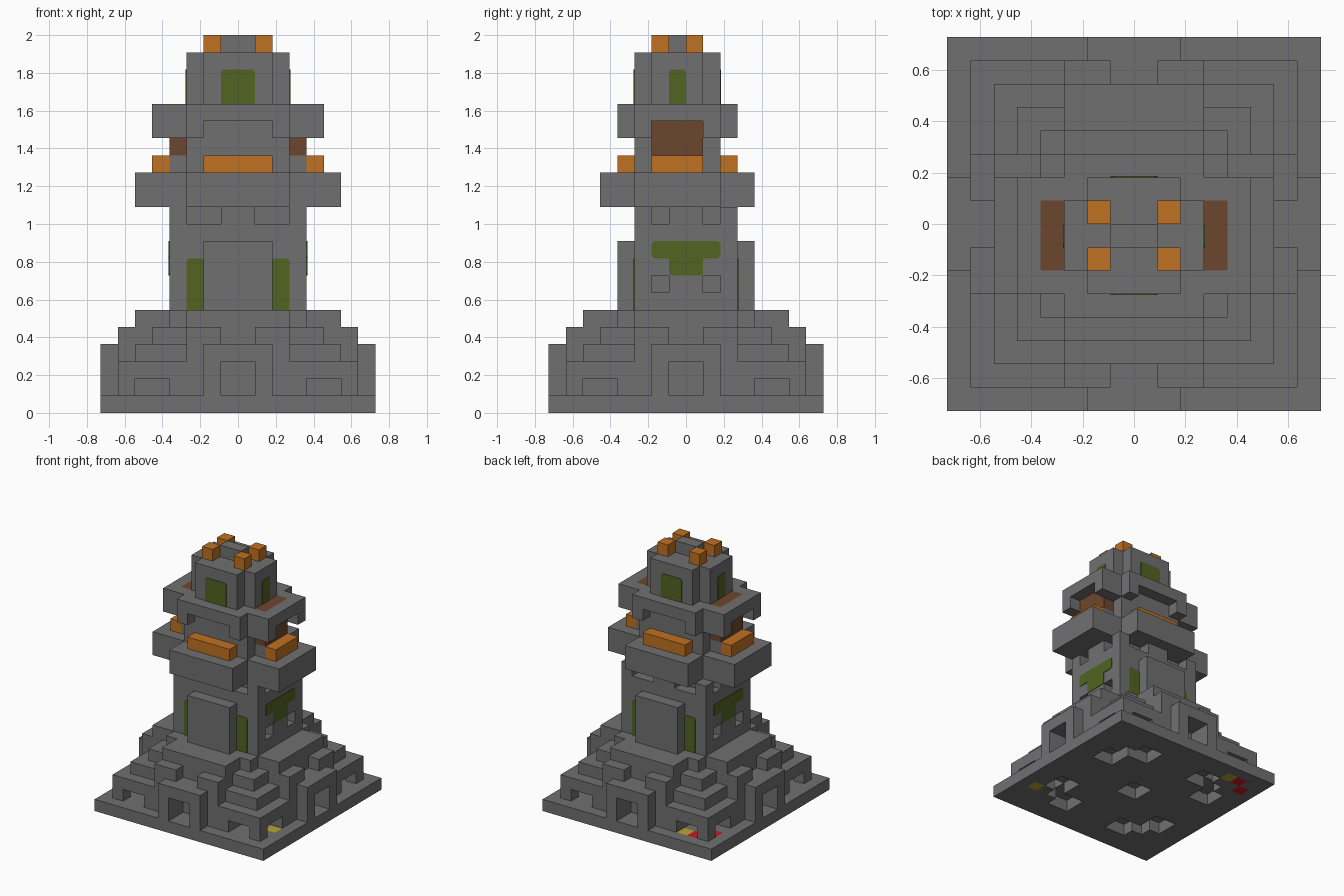
import bpy, bmesh
from mathutils import Vector

if "Cube" in bpy.data.objects:
    bpy.data.objects.remove(bpy.data.objects["Cube"], do_unlink=True)

U = 1 / 11  # edge of one block
COLOURS = {
    "grey_stone": (0.165, 0.162, 0.167),
    "orange_clay": (0.53, 0.165, 0.015),
    "green_moss": (0.084, 0.127, 0.015),
    "brown_wood": (0.152, 0.062, 0.026),
    "yellow_block": (0.48, 0.38, 0.03),
    "red_block": (0.58, 0.01, 0.013),
}
MATS = {}
for name, rgb in COLOURS.items():
    m = bpy.data.materials.new(name)
    m.use_nodes = True
    m.diffuse_color = (*rgb, 1)
    m.node_tree.nodes["Principled BSDF"].inputs["Base Color"].default_value = (*rgb, 1)
    MATS[name] = m

cells = {}  # block position -> (part, colour)


def fill(part, x, y, z, colour="grey_stone"):
    """Fill a block range, or carve it when part is None."""
    for i in range(*x):
        for j in range(*y):
            for k in range(*z):
                if part:
                    cells[i, j, k] = (part, colour)
                else:
                    cells.pop((i, j, k), None)


def mirrored(r, total):
    return (total - r[1], total - r[0])


def fill4(part, x, y, z, colour="grey_stone", total=0):
    """Fill with mirroring in x, and in y about total / 2."""
    for xr in (x, mirrored(x, 0)):
        for yr in (y, mirrored(y, total)):
            fill(part, xr, yr, z, colour)


def sides(part, half, reach, z):
    """A cross with arms of the given half width and reach."""
    fill(part, (-half, half), (-reach, reach), z)
    fill(part, (-reach, reach), (-half, half), z)


# Base slab and stepped platform
fill("base_slab", (-8, 8), (-8, 8), (0, 1))
fill("platform", (-7, 7), (-7, 7), (1, 3))
for half, top in ((6, 4), (5, 5), (4, 6)):
    fill("platform", (-half, half), (-half, half), (top - 1, top))
sides("porches", 2, 8, (1, 4))
sides("stairs", 3, 7, (3, 4))
sides("stairs", 3, 7, (4, 5))
sides("stairs", 3, 6, (5, 6))
fill("loose_block", (4, 5), (-6, -5), (3, 4))

# Stair gaps, porch doorways, corner rooms and underside openings
for x, y, z in (
    ((-1, 1), (6, 7), (4, 5)), ((6, 7), (-1, 1), (4, 5)),
    ((-1, 1), (6, 8), (1, 3)), ((6, 8), (-1, 1), (1, 3)),
    ((4, 6), (4, 7), (1, 2)), ((4, 7), (4, 6), (1, 2)),
    ((2, 4), (4, 6), (0, 1)), ((4, 6), (2, 4), (0, 1)),
    ((4, 5), (4, 5), (0, 1)), ((0, 1), (0, 1), (0, 1)),
):
    fill4(None, x, y, z)

# Coloured floor blocks in two corner rooms
fill("floor_blocks", (6, 7), (-5, -4), (0, 1), "yellow_block")
fill("floor_blocks", (-5, -4), (6, 7), (0, 1), "yellow_block")
fill("floor_blocks", (-7, -6), (5, 6), (0, 1), "red_block")
fill("floor_blocks", (-6, -5), (6, 7), (0, 1), "red_block")

# Tower shaft with side windows and vents under the balcony
fill("tower_shaft", (-4, 4), (-3, 3), (6, 12))
fill4(None, (3, 4), (1, 2), (7, 8))
fill4(None, (3, 4), (1, 2), (11, 12))
fill4(None, (1, 3), (2, 3), (11, 12))
fill4("door_slabs", (-2, 2), (3, 4), (6, 10))

# Lower balcony, set half a block forward
fill("lower_balcony", (-3, 3), (-5, 4), (12, 14))
fill("lower_balcony", (-6, 6), (-3, 2), (12, 14))

# Upper chamber, upper balcony with arches, and shutters
fill("upper_chamber", (-3, 3), (-3, 2), (14, 18))
fill("upper_chamber", (-4, 4), (-2, 1), (14, 15))
fill4("upper_balcony", (-3, 3), (2, 3), (16, 18), total=-1)
fill4("upper_balcony", (3, 5), (-3, 2), (16, 18), total=-1)
fill4(None, (-2, 2), (2, 3), (16, 17), total=-1)
fill4(None, (4, 5), (-2, 1), (16, 17), total=-1)
fill4("shutters", (3, 4), (-2, 1), (15, 18), "brown_wood", -1)
fill4("planters", (-2, 2), (2, 3), (14, 15), "orange_clay", -1)
fill4("planters", (4, 5), (-2, 1), (14, 15), "orange_clay", -1)

# Top turret, ridge and corner finials
fill("turret", (-2, 2), (-3, 2), (18, 21))
fill("turret", (-3, 3), (-2, 1), (18, 21))
fill("roof_ridge", (-1, 1), (-1, 0), (21, 22))
fill4("finials", (1, 2), (0, 1), (21, 22), "orange_clay", -1)

# Turn the blocks into one mesh per part, keeping only exposed faces
for part in sorted({p for p, c in cells.values()}):
    bm = bmesh.new()
    colours = sorted({c for p, c in cells.values() if p == part})
    for pos, (p, colour) in cells.items():
        if p != part:
            continue
        for axis in range(3):
            for side in (0, 1):
                near = list(pos)
                near[axis] += 2 * side - 1
                if tuple(near) in cells:
                    continue
                corner = Vector(pos)
                corner[axis] += side
                a, b = Vector((0, 0, 0)), Vector((0, 0, 0))
                a[(axis + 1) % 3] = 1
                b[(axis + 2) % 3] = 1
                quad = [corner, corner + a, corner + a + b, corner + b]
                if not side:
                    quad.reverse()
                face = bm.faces.new([bm.verts.new(v * U) for v in quad])
                face.material_index = colours.index(colour)
    bmesh.ops.remove_doubles(bm, verts=bm.verts, dist=0.001)
    bmesh.ops.dissolve_limit(bm, angle_limit=0.01, verts=bm.verts,
                             edges=bm.edges, delimit={"MATERIAL"})
    mesh = bpy.data.meshes.new(part)
    bm.to_mesh(mesh)
    bm.free()
    for c in colours:
        mesh.materials.append(MATS[c])
    bpy.context.collection.objects.link(bpy.data.objects.new(part, mesh))


def moss(name, axis, plane, out, across, z, corners):
    """Thin moss plate on a wall, with trimmed top and/or bottom corners."""
    bm = bmesh.new()
    bmesh.ops.create_cube(bm, size=1)
    lo, hi = Vector((0, 0, z[0] * U)), Vector((0, 0, z[1] * U))
    lo[1 - axis], hi[1 - axis] = across[0] * U, across[1] * U
    lo[axis], hi[axis] = sorted((plane * U, plane * U + out * 0.004))
    for v in bm.verts:
        v.co = Vector([(l + h) / 2 + (h - l) * c for l, h, c in zip(lo, hi, v.co)])
    mid = (lo.z + hi.z) / 2
    trim = []
    for e in bm.edges:
        a, b = e.verts
        level = "top" if a.co.z > mid else "bottom"
        if abs(a.co[axis] - b.co[axis]) > 0.003 and level in corners:
            trim.append(e)
    bmesh.ops.bevel(bm, geom=trim, offset=0.012, segments=1, affect="EDGES")
    mesh = bpy.data.meshes.new(name)
    bm.to_mesh(mesh)
    bm.free()
    mesh.materials.append(MATS["green_moss"])
    bpy.context.collection.objects.link(bpy.data.objects.new(name, mesh))


# Moss on the shaft and turret walls
for s in (-1, 1):
    for across in ((-3, -2), (2, 3)):
        moss("shaft_moss_strip", 1, 3 * s, s, across, (6, 9), ("top",))
    moss("shaft_moss_band", 0, 4 * s, s, (-2, 2), (9, 10), ("top", "bottom"))
    moss("shaft_moss_drip", 0, 4 * s, s, (-1, 1), (8, 9), ("bottom",))
    moss("turret_moss_side", 0, 3 * s, s, (-1, 0), (18, 20), ("top",))
moss("turret_moss_front", 1, -3, -1, (-1, 1), (18, 20), ("top",))
moss("turret_moss_back", 1, 2, 1, (-1, 1), (18, 20), ("top",))
